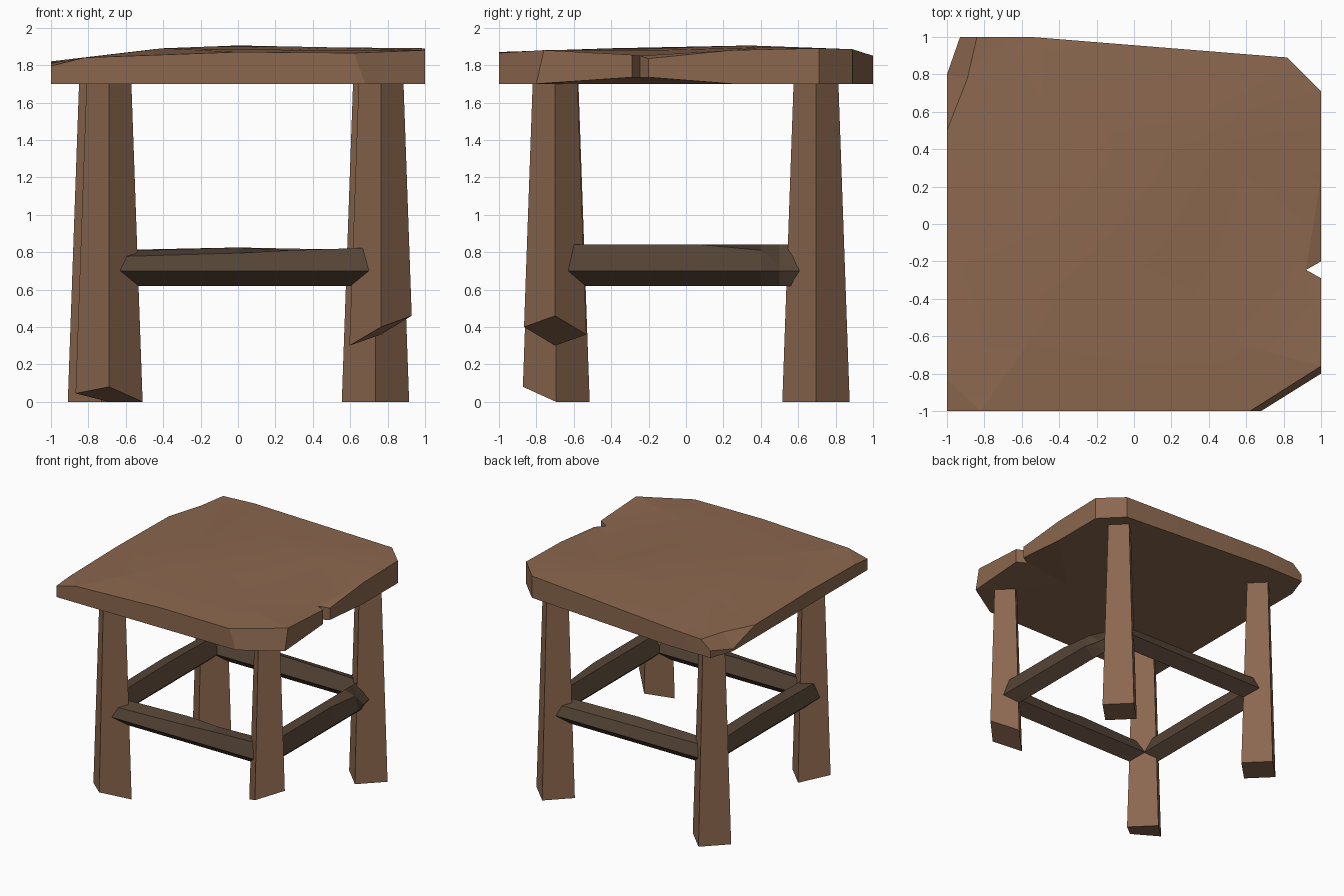
import bpy
import bmesh
from mathutils import Vector
from mathutils.geometry import delaunay_2d_cdt

old = bpy.data.objects.get("Cube")
if old:
    bpy.data.objects.remove(old, do_unlink=True)


def make_material(name, rgb):
    mat = bpy.data.materials.new(name)
    mat.use_nodes = True
    colour = (*rgb, 1)
    mat.diffuse_color = colour
    bsdf = mat.node_tree.nodes["Principled BSDF"]
    bsdf.inputs["Base Color"].default_value = colour
    bsdf.inputs["Roughness"].default_value = 0.9
    return mat


wood = make_material("warm brown wood", (0.26, 0.137, 0.077))
dark_wood = make_material("dark brown wood", (0.09, 0.057, 0.036))


def finish(bm, name, mat):
    bmesh.ops.recalc_face_normals(bm, faces=bm.faces)
    mesh = bpy.data.meshes.new(name)
    bm.to_mesh(mesh)
    bm.free()
    mesh.materials.append(mat)
    obj = bpy.data.objects.new(name, mesh)
    bpy.context.scene.collection.objects.link(obj)
    return obj


def loft(name, rings, mat):
    """Skin a row of equal rings and cap both ends."""
    bm = bmesh.new()
    loops = [[bm.verts.new(p) for p in ring] for ring in rings]
    n = len(loops[0])
    for a, b in zip(loops, loops[1:]):
        for i in range(n):
            j = (i + 1) % n
            bm.faces.new((a[i], a[j], b[j], b[i]))
    bm.faces.new(loops[0][::-1])
    bm.faces.new(loops[-1])
    return finish(bm, name, mat)


# Legs: tapered square posts turned corner-first, with rough-cut feet
SEAT_BASE = 1.7
CORNERS = ((1, 0), (0, 1), (-1, 0), (0, -1))


def leg(name, x, y, foot):
    def corner(d, z):
        r = 0.18 - 0.06 * z / SEAT_BASE
        return (x + d[0] * r, y + d[1] * r, z)
    low = [corner(d, z) for d, z in zip(CORNERS, foot)]
    high = [corner(d, SEAT_BASE + 0.005) for d in CORNERS]
    loft(name, [low, high], wood)


leg("front_left_leg", 0.765, -0.7, (0.46, 0.36, 0.3, 0.4))
leg("front_right_leg", -0.69, -0.695, (0, 0, 0.045, 0.08))
leg("back_left_leg", 0.735, 0.695, (0, 0, 0, 0))
leg("back_right_leg", -0.73, 0.695, (0, 0, 0, 0))


# Rails: hewn bars; stations are (position, outer width, outer edge, top)
def rail(name, along_x, offset, stations):
    side = 1 if offset > 0 else -1
    rings = []
    for pos, out, edge, top in stations:
        section = ((0, 0.62), (out, 0.7), (out * 0.6, edge),
                   (-0.04, top), (-0.09, 0.7))
        ring = []
        for w, z in section:
            across = offset + side * w
            ring.append((pos, across, z) if along_x else (across, pos, z))
        rings.append(ring)
    loft(name, rings, dark_wood)


rail("front_rail", True, -0.695, [(-0.69, 0.095, 0.775, 0.805), (0, 0.095, 0.795, 0.825),
                                  (0.27, 0.095, 0.81, 0.81), (0.76, 0.095, 0.825, 0.825)])
rail("back_rail", True, 0.695, [(-0.72, 0.09, 0.8, 0.81), (0, 0.09, 0.79, 0.825),
                                (0.73, 0.09, 0.78, 0.81)])
rail("left_rail", False, 0.76, [(-0.7, 0.09, 0.84, 0.84), (0.08, 0.09, 0.84, 0.84),
                                (0.4, 0.09, 0.81, 0.84), (0.5, 0.06, 0.73, 0.84),
                                (0.69, 0.03, 0.72, 0.84)])
rail("right_rail", False, -0.71, [(-0.69, 0.09, 0.82, 0.83), (0.1, 0.09, 0.83, 0.84),
                                  (0.69, 0.09, 0.81, 0.83)])

# Seat: worn slab with a clipped outline, a split in one edge and an uneven top
rim = [(-1, -1, 1.795), (-0.82, -1, 1.84), (0, -1, 1.87), (0.62, -1, 1.865),
       (1, -0.76, 1.88), (1, -0.29, 1.855), (0.92, -0.245, 1.85), (1, -0.2, 1.835),
       (1, 0.25, 1.88), (1, 0.71, 1.89), (0.82, 0.89, 1.885), (-0.55, 1, 1.85),
       (-0.84, 1, 1.835), (-0.93, 1, 1.76), (-1, 0.8, 1.72), (-1, 0.5, 1.81),
       (-1, -0.2, 1.82), (-1, -0.83, 1.81)]
crown = [(-0.89, 0.78, 1.825), (0, 0.34, 1.905), (-0.4, -0.4, 1.89),
         (0.25, -0.15, 1.88), (-0.45, 0.3, 1.885), (0.5, 0.4, 1.895), (0.4, -0.6, 1.88)]


def base_point(p):
    x, y, z = p
    if (x, y) == (0.62, -1):
        x = 0.68
    elif (x, y) == (1, -0.76):
        y = -0.8
    raised = x > 0.9 and -0.3 < y < -0.1
    return (x, y, SEAT_BASE + 0.035 * raised)


bm = bmesh.new()
n = len(rim)
points = rim + crown
top = [bm.verts.new(p) for p in points]
base = [bm.verts.new(base_point(p)) for p in rim]
edges = [(i, (i + 1) % n) for i in range(n)]


def fill(verts):
    """Triangulate a closed rim plus any inner points."""
    flat = [Vector(v.co.xy) for v in verts]
    result = delaunay_2d_cdt(flat, edges, [], 1, 1e-6)
    for face in result[2]:
        bm.faces.new([verts[result[3][i][0]] for i in face])


fill(top)
fill(base + [bm.verts.new((0.5, -0.25, SEAT_BASE)), bm.verts.new((-0.3, 0, SEAT_BASE))])
for i, j in edges:
    bm.faces.new((base[i], base[j], top[j], top[i]))
seat = finish(bm, "seat", wood)

# Soften only the shallow facets of the worn top
bpy.ops.object.select_all(action="DESELECT")
seat.select_set(True)
bpy.context.view_layer.objects.active = seat
bpy.ops.object.shade_smooth_by_angle(angle=0.1)
